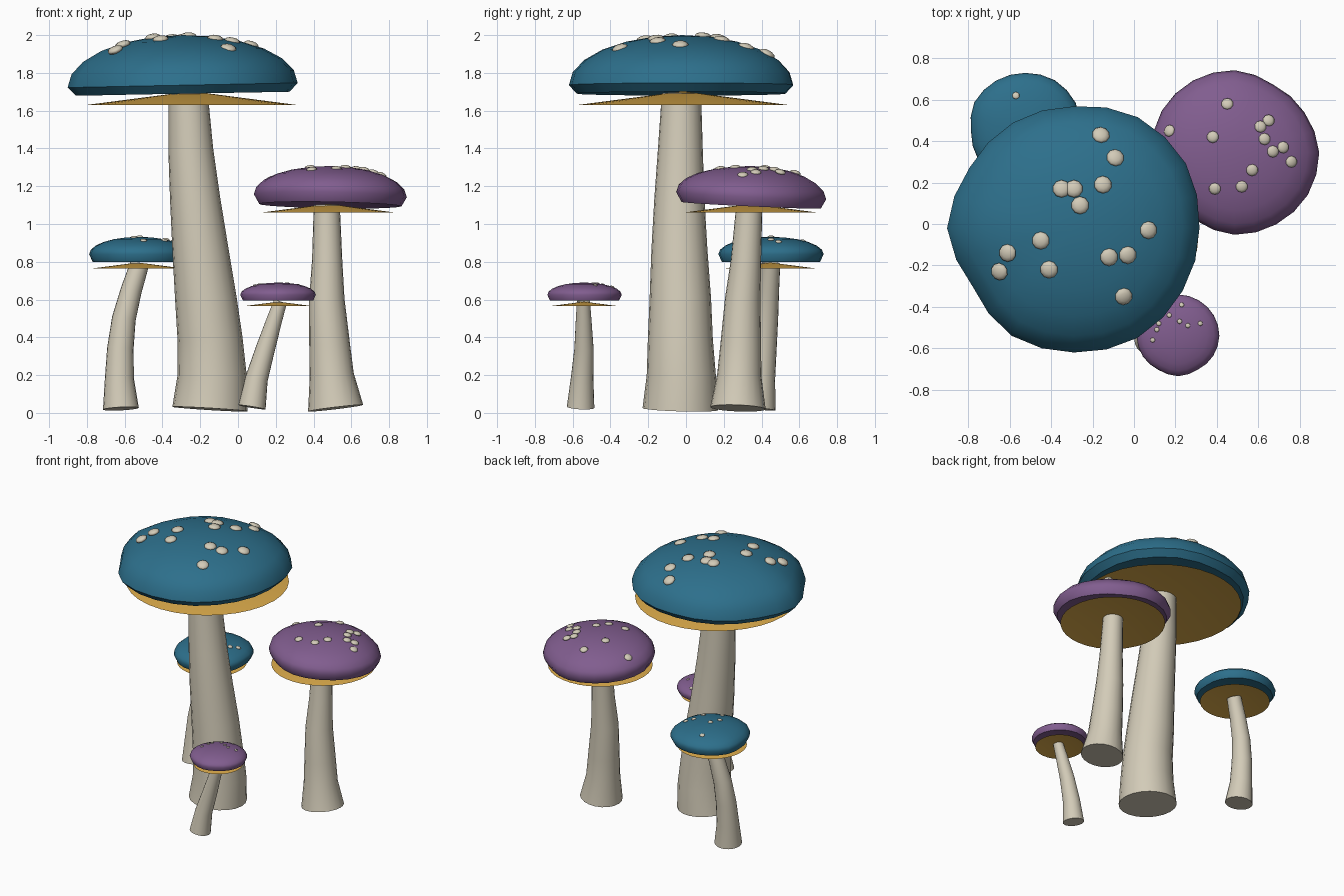
import bpy, bmesh, math
from mathutils import Vector, Matrix

cube = bpy.data.objects.get("Cube")
if cube:
    bpy.data.objects.remove(cube, do_unlink=True)


def material(name, rgb):
    m = bpy.data.materials.new(name)
    m.use_nodes = True
    m.diffuse_color = (*rgb, 1)
    bsdf = m.node_tree.nodes["Principled BSDF"]
    bsdf.inputs["Base Color"].default_value = (*rgb, 1)
    bsdf.inputs["Roughness"].default_value = 0.8
    return m


TEAL = material("teal", (0.026, 0.16, 0.26))
PURPLE = material("purple", (0.22, 0.11, 0.275))
GOLD = material("gold", (0.72, 0.41, 0.07))
CREAM = material("cream", (0.65, 0.6, 0.48))


def finish(bm, name, mat, angle=50):
    bmesh.ops.recalc_face_normals(bm, faces=bm.faces)
    mesh = bpy.data.meshes.new(name)
    bm.to_mesh(mesh)
    bm.free()
    mesh.materials.append(mat)
    ob = bpy.data.objects.new(name, mesh)
    bpy.context.collection.objects.link(ob)
    bpy.ops.object.select_all(action="DESELECT")
    ob.select_set(True)
    bpy.context.view_layer.objects.active = ob
    bpy.ops.object.shade_smooth_by_angle(angle=math.radians(angle))


def skin(bm, rings):
    """Bridge successive rings of points with quads."""
    rows = [[bm.verts.new(p) for p in ring] for ring in rings]
    n = len(rows[0])
    for a, b in zip(rows, rows[1:]):
        for i in range(n):
            j = (i + 1) % n
            bm.faces.new((a[i], a[j], b[j], b[i]))
    return rows


def fan(bm, row, tip):
    """Close a ring of vertices to a point."""
    v = bm.verts.new(tip)
    for i in range(len(row)):
        bm.faces.new((row[i], row[(i + 1) % len(row)], v))


def stem(name, path):
    """Sweep rings (x, y, z, radius) square to the path, with a closed base."""
    bm = bmesh.new()
    pts = [Vector(p[:3]) for p in path]
    rings = []
    for k, p in enumerate(path):
        d = pts[min(k + 1, len(pts) - 1)] - pts[max(k - 1, 0)]
        turn = Vector((0, 0, 1)).rotation_difference(d)
        rings.append([pts[k] + turn @ Vector((p[3] * math.cos(a), p[3] * math.sin(a), 0))
                      for a in (math.tau * i / 20 for i in range(20))])
    rows = skin(bm, rings)
    bm.faces.new(rows[0])
    finish(bm, name, CREAM)


def mushroom(name, mat, centre, radius, top, rim, low, outline, tilt, gill, spots, spot_size, path):
    cx, cy = centre
    n = 24

    def surface(x, y):
        """Height of the dome above a point."""
        r2 = min((x * x + y * y) / radius ** 2, 1)
        return rim + (top - rim) * math.sqrt(1 - r2) + (tilt[0] * x + tilt[1] * y) * r2

    def ring(scale, z):
        pts = []
        for i in range(n):
            a = math.tau * i / n
            k = i * len(outline) / n
            lo = int(k)
            wide = outline[lo] + (outline[(lo + 1) % len(outline)] - outline[lo]) * (k - lo)
            x, y = radius * scale * math.cos(a), radius * scale * math.sin(a)
            lift = (tilt[0] * x + tilt[1] * y) * scale
            pts.append((cx + x * wide, cy + y * wide, z + lift))
        return pts

    # Cap: irregular dome with a tucked-in lower lip
    bm = bmesh.new()
    rings = [ring(0.93, low), ring(1, rim)]
    for step in range(1, 6):
        t = math.radians(15 * step)
        rings.append(ring(math.cos(t), rim + (top - rim) * math.sin(t)))
    rows = skin(bm, rings)
    fan(bm, rows[-1], (cx, cy, top))
    fan(bm, rows[0][::-1], (cx, cy, rim))
    finish(bm, name + "_cap", mat)

    # Gills: shallow open cone beneath the cap
    gx, gy, gz, gr = gill
    bm = bmesh.new()
    edge = [bm.verts.new((gx + gr * math.cos(math.tau * i / 32),
                          gy + gr * math.sin(math.tau * i / 32), gz)) for i in range(32)]
    fan(bm, edge, (gx, gy, gz + 0.13 * gr))
    finish(bm, name + "_gills", GOLD)

    # Spots: flattened beads lying along the dome
    bm = bmesh.new()
    for sx, sy in spots:
        x, y = sx - cx, sy - cy
        e = 0.01
        slope = Vector((surface(x - e, y) - surface(x + e, y),
                        surface(x, y - e) - surface(x, y + e), 2 * e))
        turn = Vector((0, 0, 1)).rotation_difference(slope).to_matrix().to_4x4()
        place = Matrix.Translation((sx, sy, surface(x, y))) @ turn
        bmesh.ops.create_uvsphere(bm, u_segments=10, v_segments=6, radius=spot_size,
                                  matrix=place @ Matrix.Diagonal((1, 1, 0.45, 1)))
    finish(bm, name + "_spots", CREAM, 60)

    stem(name + "_stem", path)


mushroom("tall_teal", TEAL, (-0.29, -0.02), 0.6, 2.0, 1.735, 1.69,
         (1.01, 1.04, 1.03, .98, .98, .97, 1.02, .94, 1, 1, 1.02, 1.01), (0.02, 0),
         (-0.245, -0.016, 1.63, 0.56),
         [(-.16, .43), (-.09, .32), (-.15, .19), (-.35, .17), (-.29, .17), (-.26, .09),
          (.07, -.03), (-.12, -.16), (-.03, -.15), (-.05, -.35), (-.41, -.22),
          (-.45, -.08), (-.61, -.14), (-.65, -.23)], 0.043,
         [(-.148, -.03, .02, .2), (-.137, -.025, .2, .183), (-.148, -.03, .39, .172),
          (-.17, -.03, .6, .163), (-.2, -.035, .87, .148), (-.227, -.035, 1.13, .133),
          (-.25, -.03, 1.39, .119), (-.264, -.024, 1.69, .104)])

mushroom("medium_purple", PURPLE, (0.485, 0.345), 0.397, 1.307, 1.15, 1.1,
         (1.03, .98, .95, 1, 1.01, 1.02, 1.01, .97, .95, 1, 1.01, 1.03), (-0.02, -0.05),
         (0.478, 0.343, 1.06, 0.36),
         [(.45, .58), (.38, .42), (.65, .5), (.61, .47), (.63, .41), (.67, .35),
          (.72, .37), (.76, .3), (.57, .26), (.52, .18), (.39, .17), (.17, .45)], 0.029,
         [(.517, .275, .025, .147), (.496, .282, .2, .117), (.485, .29, .36, .108),
          (.47, .3, .6, .094), (.472, .318, .81, .08), (.47, .335, 1.1, .069)])

mushroom("small_teal", TEAL, (-0.525, 0.446), 0.275, 0.932, 0.84, 0.8,
         (.97, 1.02, 1.04, 1.03, 1.03, 1.03, .95, .96, 1, 1, 1, 1), (0, 0),
         (-0.53, 0.446, 0.765, 0.24),
         [(-.57, .62), (-.34, .49), (-.38, .45), (-.39, .35), (-.52, .45),
          (-.55, .38), (-.5, .28)], 0.018,
         [(-.62, .38, .022, .095), (-.628, .395, .18, .077), (-.623, .41, .34, .07),
          (-.604, .425, .5, .063), (-.565, .437, .65, .056), (-.52, .449, .79, .05)])

mushroom("tiny_purple", PURPLE, (0.214, -0.54), 0.198, 0.69, 0.625, 0.595,
         (1, 1, 1, 1.01, 1, 1, 1.02, 1, .96, .98, .95, .98), (0, 0),
         (0.213, -0.54, 0.567, 0.168),
         [(.32, -.48), (.26, -.49), (.22, -.47), (.17, -.44), (.23, -.39),
          (.11, -.51), (.09, -.56), (.12, -.48)], 0.012,
         [(.074, -.558, .03, .073), (.098, -.55, .18, .06), (.145, -.54, .34, .051),
          (.195, -.542, .5, .041), (.225, -.543, .59, .035)])
